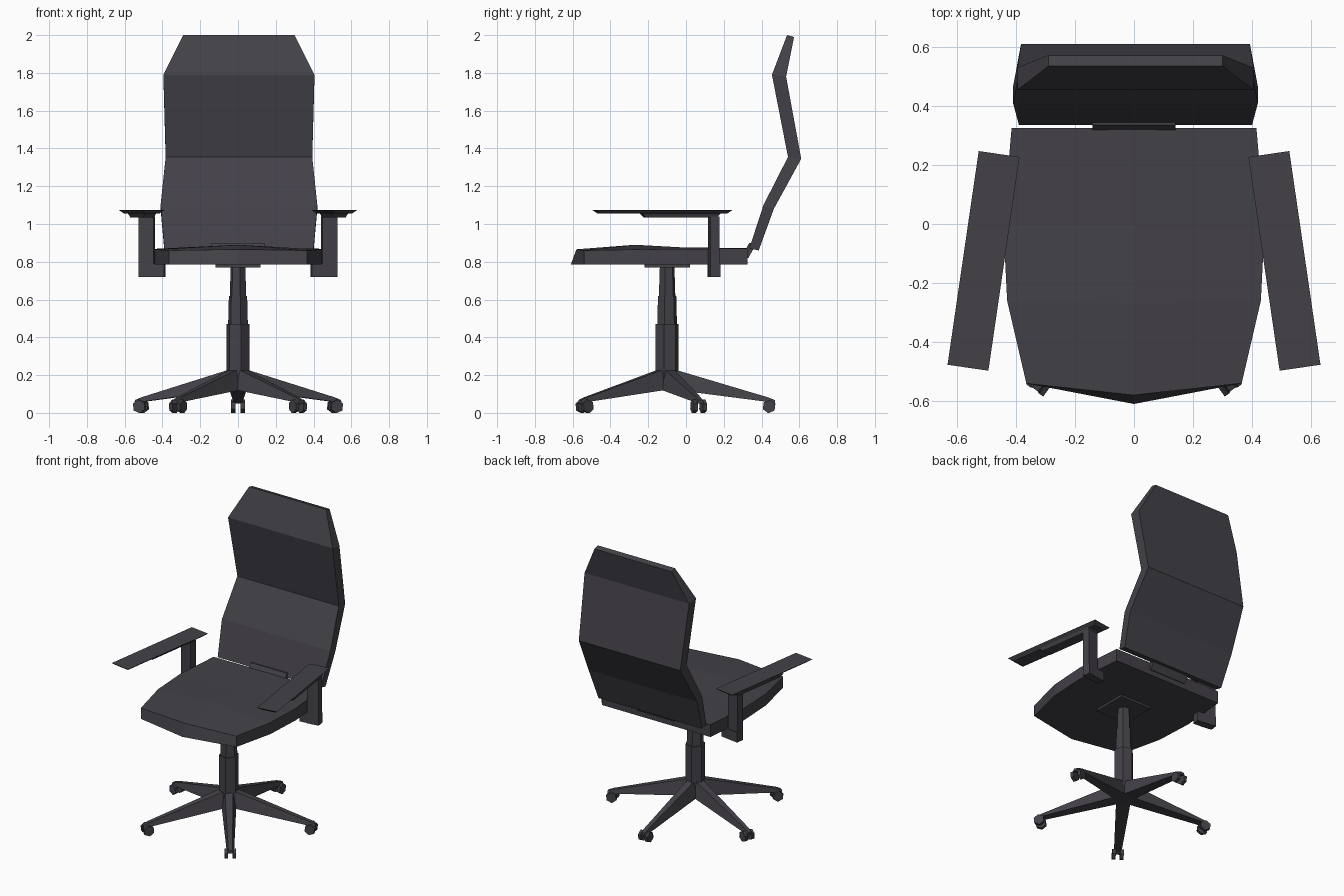
import bpy, bmesh, math
from mathutils import Matrix, Vector

cube = bpy.data.objects.get("Cube")
if cube:
    bpy.data.objects.remove(cube, do_unlink=True)

# One charcoal material for the whole chair
charcoal = bpy.data.materials.new("charcoal")
charcoal.use_nodes = True
COLOR = (0.056, 0.053, 0.064, 1)
charcoal.diffuse_color = COLOR
charcoal.node_tree.nodes["Principled BSDF"].inputs["Base Color"].default_value = COLOR

COLUMN_Y = -0.1


def loft(name, rings, caps=None, matrix=Matrix()):
    """Bridge equal-sized rings of points and close both ends."""
    bm = bmesh.new()
    rows = [[bm.verts.new(matrix @ Vector(p)) for p in ring] for ring in rings]
    n = len(rows[0])
    for a, b in zip(rows, rows[1:]):
        for i in range(n):
            j = (i + 1) % n
            bm.faces.new((a[i], a[j], b[j], b[i]))
    for row in (rows[0], rows[-1]):
        for cap in caps or [range(n)]:
            bm.faces.new([row[i] for i in cap])
    bmesh.ops.recalc_face_normals(bm, faces=bm.faces)
    mesh = bpy.data.meshes.new(name)
    bm.to_mesh(mesh)
    bm.free()
    mesh.materials.append(charcoal)
    obj = bpy.data.objects.new(name, mesh)
    bpy.context.collection.objects.link(obj)
    return obj


def rect(hx, hy, z, x=0, y=0):
    return [(x - hx, y - hy, z), (x + hx, y - hy, z), (x + hx, y + hy, z), (x - hx, y + hy, z)]


def polygon(r, z, sides=6, turn=0):
    angles = [turn + math.tau * i / sides for i in range(sides)]
    return [(r * math.cos(a), r * math.sin(a), z) for a in angles]


# Seat cushion: half width, side y, centre y, edge height, crown height, underside centre y
def seat_ring(w, ys, yc, zs, zc, yb):
    low = 0.785
    return [(-w, ys, zs), (0, yc, zc), (w, ys, zs), (w, ys, low), (0, yb, low), (-w, ys, low)]


loft("seat", [
    seat_ring(0.415, 0.325, 0.325, 0.87, 0.873, 0.325),
    seat_ring(0.443, 0.0, 0.0, 0.868, 0.875, 0.0),
    seat_ring(0.43, -0.26, -0.27, 0.865, 0.89, -0.27),
    seat_ring(0.365, -0.54, -0.58, 0.86, 0.866, -0.61),
], caps=[(0, 1, 4, 5), (1, 2, 3, 4)])

# Backrest: half width, front y and z, rear y and z
back_profile = [
    (0.395, 0.335, 0.87, 0.385, 0.86),
    (0.415, 0.41, 1.1, 0.465, 1.08),
    (0.388, 0.54, 1.355, 0.61, 1.345),
    (0.4, 0.455, 1.79, 0.53, 1.78),
    (0.295, 0.535, 2.0, 0.572, 1.99),
]
loft("backrest", [[(0.005 - w, yf, zf), (0.005 + w, yf, zf), (0.005 + w, yr, zr), (0.005 - w, yr, zr)]
                  for w, yf, zf, yr, zr in back_profile])
loft("back_bracket", [rect(0.14, 0.02, 0.82, 0, 0.31), rect(0.14, 0.02, 0.9, 0, 0.355)])

# Armrests, toed in towards the back
for side, label in ((1, "left"), (-1, "right")):
    def place(x, y):
        return Matrix.Translation((side * x, y, 0)) @ Matrix.Rotation(side * math.radians(8.3), 4, "Z")
    loft(label + "_arm_pad", [rect(0.045, 0.34, 1.055), rect(0.07, 0.366, 1.075)],
         matrix=place(0.51, -0.125))
    loft(label + "_arm_plate", [rect(0.035, 0.19, 1.035), rect(0.045, 0.21, 1.056)],
         matrix=place(0.508, -0.03))
    loft(label + "_arm_post", [rect(0.04, 0.025, 0.72), rect(0.04, 0.025, 1.04)],
         matrix=place(0.483, 0.148))
    loft(label + "_arm_foot", [rect(0.068, 0.025, 0.72), rect(0.068, 0.025, 0.79)],
         matrix=place(0.455, 0.148))

# Gas lift column and seat mount
hub = Matrix.Translation((0, COLUMN_Y, 0))
turn = math.radians(-15)
for name, r0, z0, r1, z1 in (("column_lower", 0.063, 0.14, 0.063, 0.47),
                             ("column_middle", 0.054, 0.47, 0.05, 0.62),
                             ("column_upper", 0.045, 0.62, 0.04, 0.775)):
    loft(name, [polygon(r0, z0, 6, turn), polygon(r1, z1, 6, turn)], matrix=hub)
loft("seat_mount", [rect(0.12, 0.12, 0.77), rect(0.12, 0.12, 0.787)], matrix=hub)


# Five tapered legs with twin casters
def leg_ring(x, top_w, low_w, top, low):
    return [(x, -low_w, low), (x, low_w, low), (x, top_w, top), (x, -top_w, top)]


for i in range(5):
    m = hub @ Matrix.Rotation(math.pi / 2 + math.tau * i / 5, 4, "Z")
    loft(f"leg_{i + 1}", [leg_ring(0, 0.025, 0.045, 0.232, 0.12),
                          leg_ring(0.055, 0.025, 0.045, 0.225, 0.12),
                          leg_ring(0.535, 0.014, 0.024, 0.082, 0.058),
                          leg_ring(0.57, 0.012, 0.02, 0.068, 0.05)], matrix=m)
    for s in (-1, 1):
        axle = m @ Matrix.Translation((0.54, s * 0.025, 0.034)) @ Matrix.Rotation(math.pi / 2, 4, "X")
        loft(f"caster_{i + 1}_{'inner' if s < 0 else 'outer'}",
             [polygon(0.036, -0.011, 6, 0.4), polygon(0.036, 0.011, 6, 0.4)], matrix=axle)
